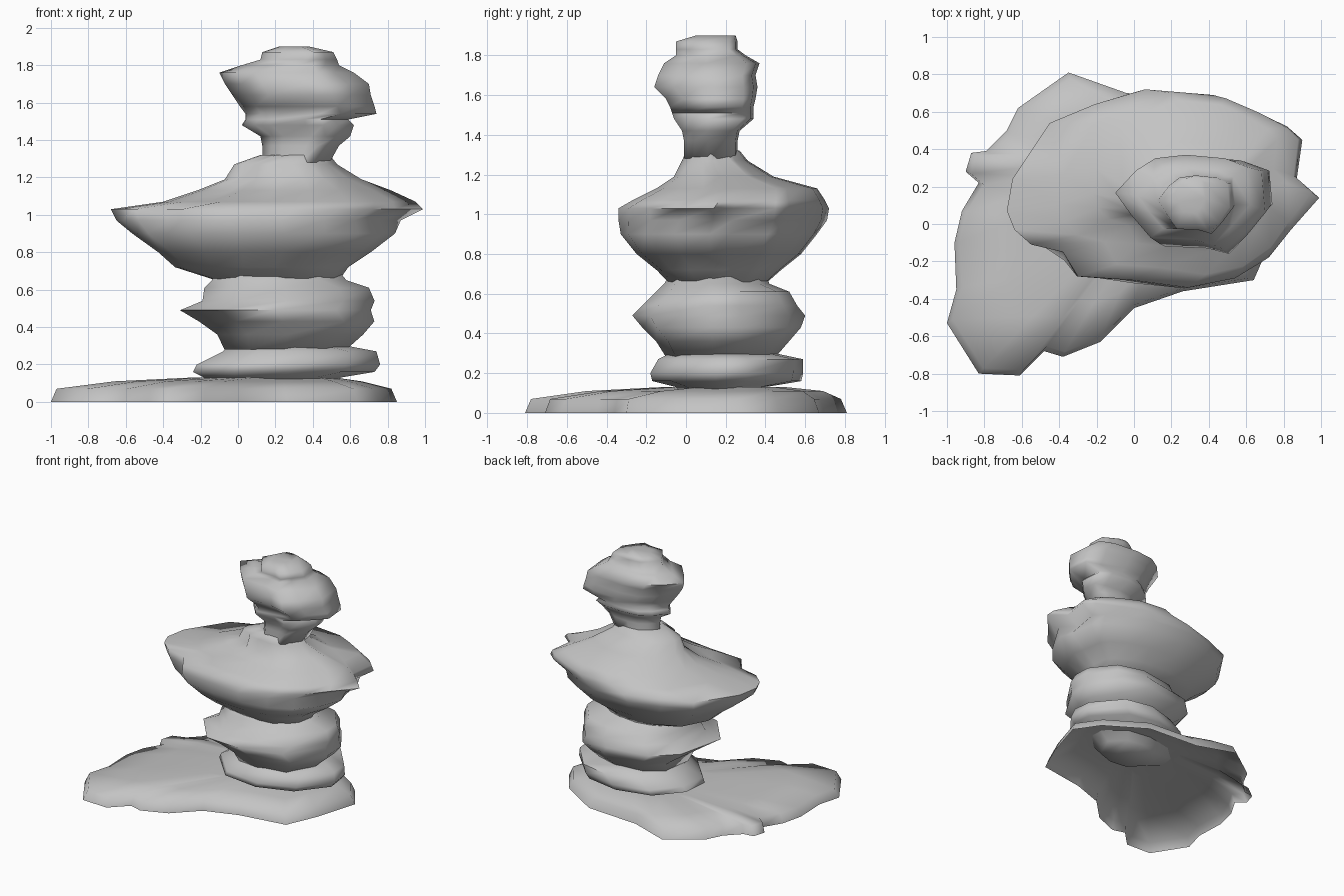
import bpy
import bmesh
import math

# Remove only the default cube
default_cube = bpy.data.objects.get("Cube")
if default_cube:
    bpy.data.objects.remove(default_cube, do_unlink=True)

CENTIMETRE = 0.01  # all outlines and layers are written in hundredths


def make_material(name, colour):
    """Create one flat material used in the viewport and in a render."""
    material = bpy.data.materials.new(name)
    material.use_nodes = True
    material.diffuse_color = colour
    shader = material.node_tree.nodes["Principled BSDF"]
    shader.inputs["Base Color"].default_value = colour
    shader.inputs["Roughness"].default_value = 0.8
    return material


def normalise(outline):
    """Scale an outline so that it spans -1 to 1 both ways."""
    xs = [point[0] for point in outline]
    ys = [point[1] for point in outline]
    width, depth = max(xs) - min(xs), max(ys) - min(ys)
    return [(2 * (x - min(xs)) / width - 1, 2 * (y - min(ys)) / depth - 1) for x, y in outline]


def swell(u, v, power=2.5, amount=0.7):
    """Push a point of an outline out towards a rounded square."""
    reach = (abs(u) ** power + abs(v) ** power) ** (1 / power)
    factor = 1 + amount * (1 / reach - 1)
    return u * factor, v * factor


def make_stone(name, outline, layers, material, belly=0, closed_bottom=True):
    """Loft the outline through layers of (height, left, right, front, back).

    Layers lower than the belly height get a fuller, rounder outline.
    """
    unit_outline = normalise(outline)
    bm = bmesh.new()
    rings = []
    for height, left, right, front, back in layers:
        ring = []
        for u, v in unit_outline:
            if height < belly:
                u, v = swell(u, v)
            x = (left + right + (right - left) * u) / 2
            y = (front + back + (back - front) * v) / 2
            ring.append(bm.verts.new((x * CENTIMETRE, y * CENTIMETRE, height * CENTIMETRE)))
        rings.append(ring)

    # Side faces between neighbouring layers
    count = len(unit_outline)
    for lower, upper in zip(rings, rings[1:]):
        for i in range(count):
            j = (i + 1) % count
            bm.faces.new((lower[i], lower[j], upper[j], upper[i]))

    # Top cap, and the underside unless the stone is a hollow shell
    bm.faces.new(rings[-1])
    if closed_bottom:
        bm.faces.new(list(reversed(rings[0])))
    bmesh.ops.triangulate(bm, faces=[face for face in bm.faces if len(face.verts) > 4])

    mesh = bpy.data.meshes.new(name)
    bm.to_mesh(mesh)
    bm.free()
    mesh.materials.append(material)
    stone = bpy.data.objects.new(name, mesh)
    bpy.context.collection.objects.link(stone)

    # Smooth weathered faces, keeping only the sharpest ridges crisp
    bpy.ops.object.select_all(action="DESELECT")
    stone.select_set(True)
    bpy.context.view_layer.objects.active = stone
    bpy.ops.object.shade_smooth_by_angle(angle=math.radians(85))
    return stone


stone_grey = make_material("stone grey", (0.55, 0.55, 0.55, 1.0))

# Wide ground slab, an open shell underneath
make_stone(
    "ground_slab",
    [(-100, -53), (-83, -80), (-61, -81), (-48, -68), (-38, -71), (-18, -63),
     (0, -45), (26, -36), (64, -30), (75, -5), (85, 28), (72, 47), (40, 67),
     (-4, 70), (-35, 81), (-62, 62), (-68, 50), (-79, 39), (-87, 38),
     (-90, 28), (-83, 22), (-92, 7), (-96, -10), (-95, -35)],
    [(0, -100, 85, -81, 81), (7, -97, 82, -78, 78),
     (11, -66, 66, -50, 69), (13, -25, 52, -12, 50)],
    stone_grey,
    closed_bottom=False,
)

# Thin flat stone
make_stone(
    "lower_stone",
    [(-22, 10), (0, -14), (30, -18), (58, -8), (76, 15), (74, 31),
     (52, 54), (25, 59), (-3, 52), (-20, 32)],
    [(5, 0, 48, 2, 38), (13, -18, 55, -5, 40), (16, -24, 73, -17, 58),
     (20, -22, 76, -18, 59), (27, -8, 74, -14, 59), (30, -5, 58, -8, 45)],
    stone_grey,
)

# Rounded stone with a sharp waist ridge
make_stone(
    "middle_stone",
    [(-31, 0), (-10, -25), (20, -27), (54, -18), (73, 10), (72, 28),
     (55, 52), (30, 60), (-5, 54), (-22, 38)],
    [(28, -8, 58, -10, 45), (36, -12, 67, -15, 52), (43, -22, 73, -22, 58),
     (49, -31, 71, -27, 60), (54, -19, 73, -22, 56), (61, -18, 70, -15, 52),
     (65, -14, 58, -11, 42), (70, -12, 54, -8, 40)],
    stone_grey,
    belly=45,
)

# Broad overhanging stone
make_stone(
    "broad_stone",
    [(-67, 8), (-63, -2), (-54, -10), (-37, -14), (-29, -27), (0, -29),
     (30, -33), (55, -28), (73, -17), (85, -2), (100, 15), (88, 25),
     (91, 46), (83, 53), (64, 62), (43, 70), (7, 73), (-20, 65),
     (-44, 55), (-64, 25)],
    [(65, -12, 54, -8, 40), (72, -34, 59, -15, 48), (80, -43, 71, -25, 58),
     (90, -57, 84, -33, 66), (97, -65, 87, -34, 71), (103, -68, 99, -34, 72),
     (107, -40, 95, -27, 70), (113, -22, 82, -15, 66), (119, -7, 66, -6, 44),
     (127, -2, 53, -2, 31), (132, 12, 49, 0, 27)],
    stone_grey,
    belly=95,
)

# Small top stone with a narrow neck and a stubby cap
make_stone(
    "top_stone",
    [(-10, 15), (0, 2), (12, -11), (38, -12), (51, -15), (62, -5), (74, 8),
     (72, 30), (58, 35), (34, 37), (15, 35), (3, 28)],
    [(128, 13, 49, -1, 26), (137, 13, 54, -1, 26), (142, 12, 60, -2, 27),
     (148, 2, 62, -6, 34), (151, 4, 59, -7, 34), (154, 4, 74, -8, 34),
     (158, 1, 73, -10, 35), (164, -3, 71, -16, 36), (170, -7, 70, -14, 35),
     (176, -10, 62, -11, 37), (180, 2, 54, -5, 30), (183, 12, 53, -5, 26),
     (187, 13, 51, -5, 26), (190, 22, 38, 5, 25)],
    stone_grey,
)
